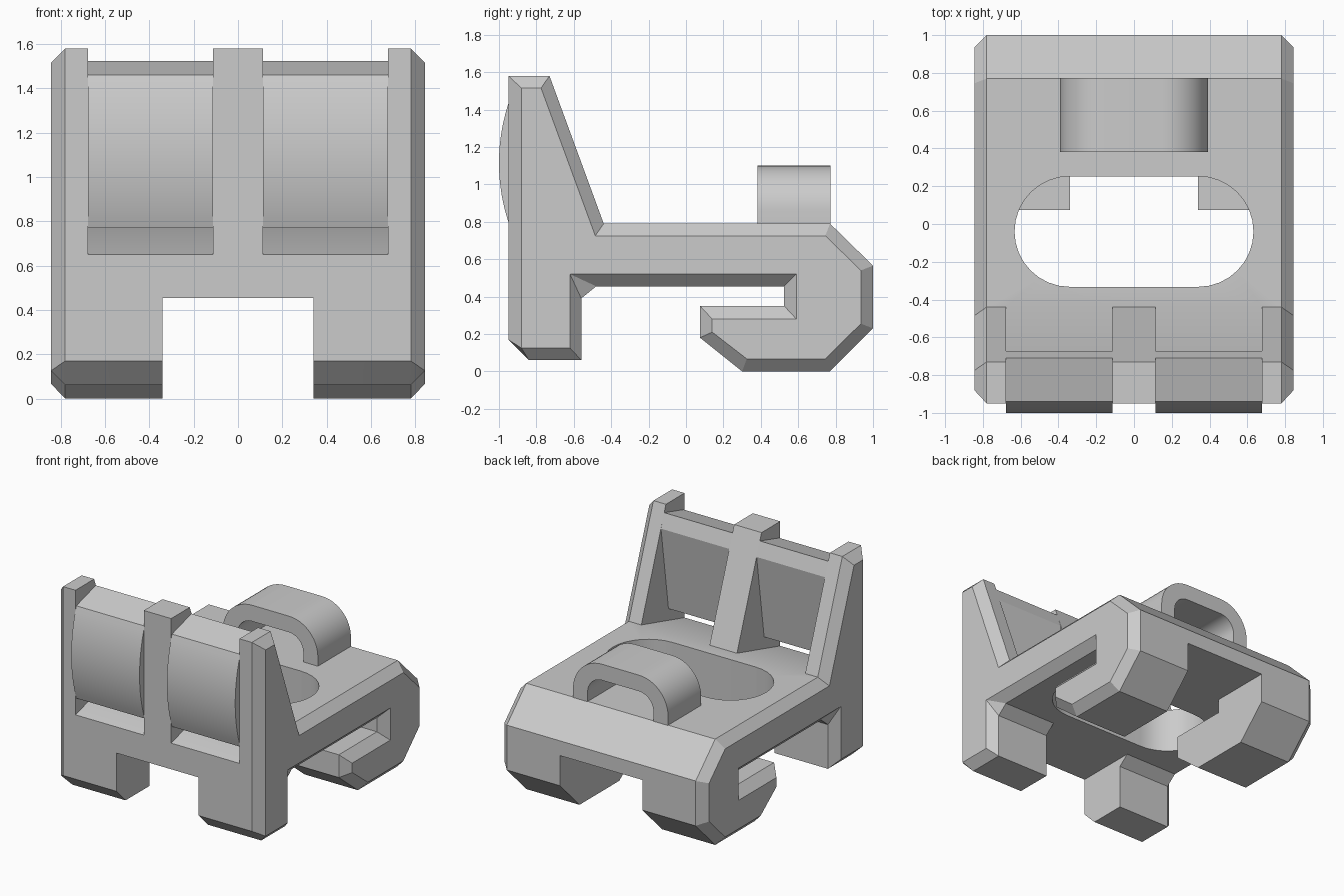
import bpy, bmesh, math

if "Cube" in bpy.data.objects:
    bpy.data.objects.remove(bpy.data.objects["Cube"])


def loft(name, rings):
    """Skin a list of matching closed rings of 3D points and cap both ends."""
    bm = bmesh.new()
    loops = [[bm.verts.new(p) for p in ring] for ring in rings]
    n = len(loops[0])
    for a, b in zip(loops, loops[1:]):
        for i in range(n):
            j = (i + 1) % n
            bm.faces.new((a[i], a[j], b[j], b[i]))
    bm.faces.new(loops[0])
    bm.faces.new(loops[-1])
    bmesh.ops.remove_doubles(bm, verts=bm.verts, dist=1e-4)
    bmesh.ops.recalc_face_normals(bm, faces=bm.faces)
    mesh = bpy.data.meshes.new(name)
    bm.to_mesh(mesh)
    bm.free()
    obj = bpy.data.objects.new(name, mesh)
    bpy.context.collection.objects.link(obj)
    return obj


def prism_x(name, profile, x0, x1):
    return loft(name, [[(x, y, z) for y, z in profile] for x in (x0, x1)])


def activate(obj):
    bpy.ops.object.select_all(action='DESELECT')
    obj.select_set(True)
    bpy.context.view_layer.objects.active = obj


def smooth(obj, degrees=25):
    activate(obj)
    bpy.ops.object.shade_smooth_by_angle(angle=math.radians(degrees))


def cut(obj, cutter):
    activate(obj)
    cutter.hide_render = True
    mod = obj.modifiers.new("cut", 'BOOLEAN')
    mod.operation = 'DIFFERENCE'
    mod.solver = 'EXACT'
    mod.object = cutter
    bpy.ops.object.modifier_apply(modifier=mod.name)
    bpy.data.objects.remove(cutter)


def arc(cx, cy, r, a0, a1, steps):
    return [(cx + r * math.cos(math.radians(a0 + (a1 - a0) * i / steps)),
             cy + r * math.sin(math.radians(a0 + (a1 - a0) * i / steps)))
            for i in range(steps + 1)]


# Body: side profile (y, z), and the smaller profile on the bevelled side faces
full = [(-.95, .17), (-.84, .06), (-.56, .06), (-.56, .39), (-.48, .455),
        (.525, .455), (.525, .35), (.075, .35), (.075, .18), (.30, 0), (.77, 0),
        (1, .23), (1, .565), (.77, .79), (-.44, .79), (-.73, 1.58), (-.95, 1.58)]
inner = [(-.88, .125), (-.88, .125), (-.62, .125), (-.62, .52), (-.62, .52),
         (.59, .52), (.59, .28), (.14, .28), (.14, .21), (.325, .067), (.745, .067),
         (.935, .255), (.935, .54), (.745, .725), (-.485, .725), (-.775, 1.515), (-.88, 1.515)]
body = loft("clip_body", [[(x, y, z) for y, z in prof] for x, prof in
                          ((-.845, inner), (-.78, full), (.78, full), (.845, inner))])

# Gap between the legs and between the hooks
cut(body, prism_x("leg_gap_cutter", [(-1.2, -.2), (1.2, -.2), (1.2, .455), (-1.2, .455)], -.34, .34))

# Rounded slot through the seat
slot = arc(.34, -.04, .2925, -90, 90, 16) + arc(-.34, -.04, .2925, 90, 270, 16)
cut(body, loft("slot_cutter", [[(x, y, z) for x, y in slot] for z in (.4, 1.0)]))

# Two openings in the backrest, with sloping floors
window = [(-1.1, .609), (-.44, .79), (-.44, 1.7), (-1.1, 1.7)]
for side in (-1, 1):
    cut(body, prism_x("window_cutter", window, side * .113, side * .677))
smooth(body)

# Bulged panels filling the backrest openings
half, sag = .345, .06
radius = (half ** 2 + sag ** 2) / (2 * sag)
sweep = math.degrees(math.asin(half / radius))
front = arc(-1 + radius, 1.115, radius, 180 + sweep, 180 - sweep, 16)
panel_profile = front + [(-.71, 1.525), (-.672, 1.42), (-.76, .79)]
for side, label in ((-1, "left"), (1, "right")):
    smooth(prism_x(label + "_back_panel", panel_profile, side * .113, side * .677))

# Loop on the seat, an arch with rounded shoulders
def arch(w, top, r, base):
    return ([(w, base)] + arc(w - r, top - r, r, 0, 90, 12)
            + arc(r - w, top - r, r, 90, 180, 12) + [(-w, base)])

outline = arch(.392, 1.10, .24, .78) + arch(.272, .98, .12, .78)[::-1]
smooth(loft("seat_loop", [[(x, y, z) for x, z in outline] for y in (.382, .772)]))
